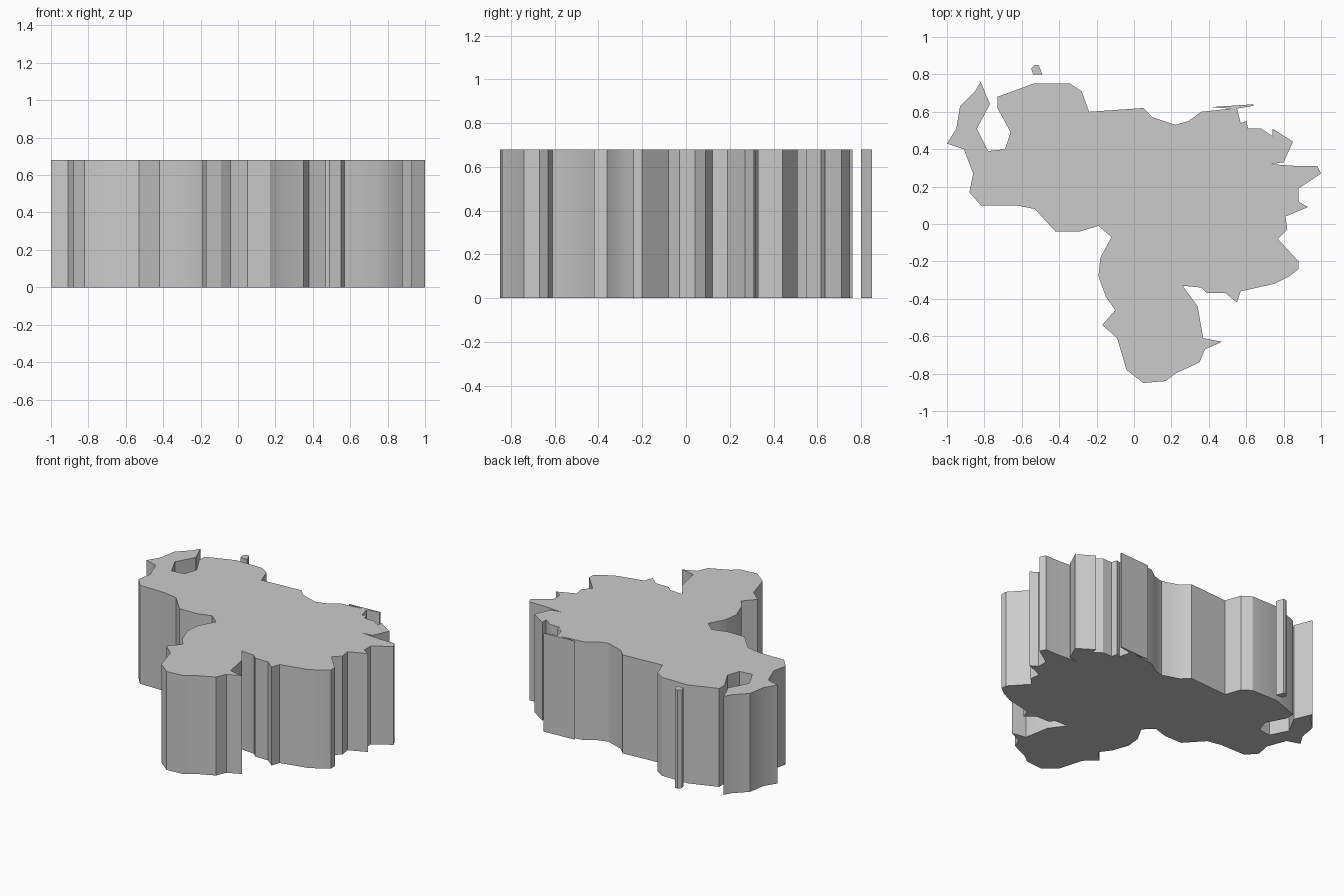
import bpy
import bmesh
import math
from mathutils import Vector

HEIGHT = 0.68

default_cube = bpy.data.objects.get("Cube")
if default_cube:
    bpy.data.objects.remove(default_cube, do_unlink=True)


def make_material(name, colour):
    material = bpy.data.materials.new(name)
    material.use_nodes = True
    material.diffuse_color = colour
    shader = next(n for n in material.node_tree.nodes if n.type == 'BSDF_PRINCIPLED')
    shader.inputs["Base Color"].default_value = colour
    return material


def make_prism(name, outline, material):
    """Raise a flat outline into a solid slab standing on the ground."""
    bm = bmesh.new()
    base = bm.faces.new([bm.verts.new((x, y, 0)) for x, y in outline])
    raised = bmesh.ops.extrude_face_region(bm, geom=[base], use_keep_orig=True)
    top_verts = [g for g in raised["geom"] if isinstance(g, bmesh.types.BMVert)]
    bmesh.ops.translate(bm, verts=top_verts, vec=Vector((0, 0, HEIGHT)))
    bmesh.ops.recalc_face_normals(bm, faces=bm.faces[:])

    # Concave caps are split into clean triangles
    caps = [f for f in bm.faces if abs(f.normal.z) > 0.9]
    bmesh.ops.triangulate(bm, faces=caps, ngon_method='EAR_CLIP')

    mesh = bpy.data.meshes.new(name)
    bm.to_mesh(mesh)
    bm.free()
    mesh.materials.append(material)
    part = bpy.data.objects.new(name, mesh)
    bpy.context.collection.objects.link(part)

    # Gentle bends are smooth, sharp corners stay crisp
    bpy.ops.object.select_all(action='DESELECT')
    part.select_set(True)
    bpy.context.view_layer.objects.active = part
    bpy.ops.object.shade_smooth_by_angle(angle=math.radians(30))
    return part


grey = make_material("plain grey", (0.6, 0.6, 0.6, 1))

# Mainland outline, clockwise from the north-west headland
mainland = [
    # gulf
    (-.82, .76), (-.77, .64), (-.84, .51), (-.78, .39), (-.69, .4),
    (-.66, .49), (-.73, .62), (-.73, .68),
    # north coast
    (-.54, .75), (-.34, .75), (-.28, .71), (-.24, .6), (.05, .62),
    (.1, .57), (.22, .53), (.29, .55), (.36, .6), (.55, .62),
    # north-east inlets
    (.57, .54), (.6, .55), (.61, .51), (.68, .51), (.74, .47),
    (.74, .51), (.85, .44), (.8, .33), (.73, .32),
    # east coast
    (.87, .31), (.98, .31), (1, .27), (.88, .19), (.88, .12),
    (.93, .09), (.81, .04), (.82, -.03), (.77, -.08), (.88, -.2),
    (.88, -.24), (.83, -.28), (.75, -.32), (.57, -.36), (.55, -.42),
    (.49, -.37), (.39, -.37), (.36, -.34), (.26, -.33),
    # southern lobe
    (.34, -.44), (.37, -.61), (.47, -.63), (.38, -.67), (.35, -.74),
    (.22, -.8), (.17, -.84), (.05, -.85), (-.04, -.78), (-.09, -.61),
    (-.17, -.54), (-.1, -.46), (-.15, -.39), (-.19, -.28), (-.18, -.18),
    (-.12, -.07), (-.19, -.01), (-.29, -.04), (-.42, -.04),
    # west side
    (-.53, .08), (-.63, .1), (-.82, .1), (-.88, .17), (-.86, .27),
    (-.91, .4), (-1, .43), (-.95, .51), (-.93, .63), (-.85, .71),
]
make_prism("mainland", mainland, grey)

# Narrow spit along the north-east shore
spit = [(.41, .625), (.64, .64), (.64, .632), (.54, .615)]
make_prism("coastal_spit", spit, grey)

# Small detached islet off the north-west shore
islet = [(-.54, .8), (-.55, .83), (-.53, .85), (-.51, .85), (-.49, .8)]
make_prism("islet", islet, grey)
